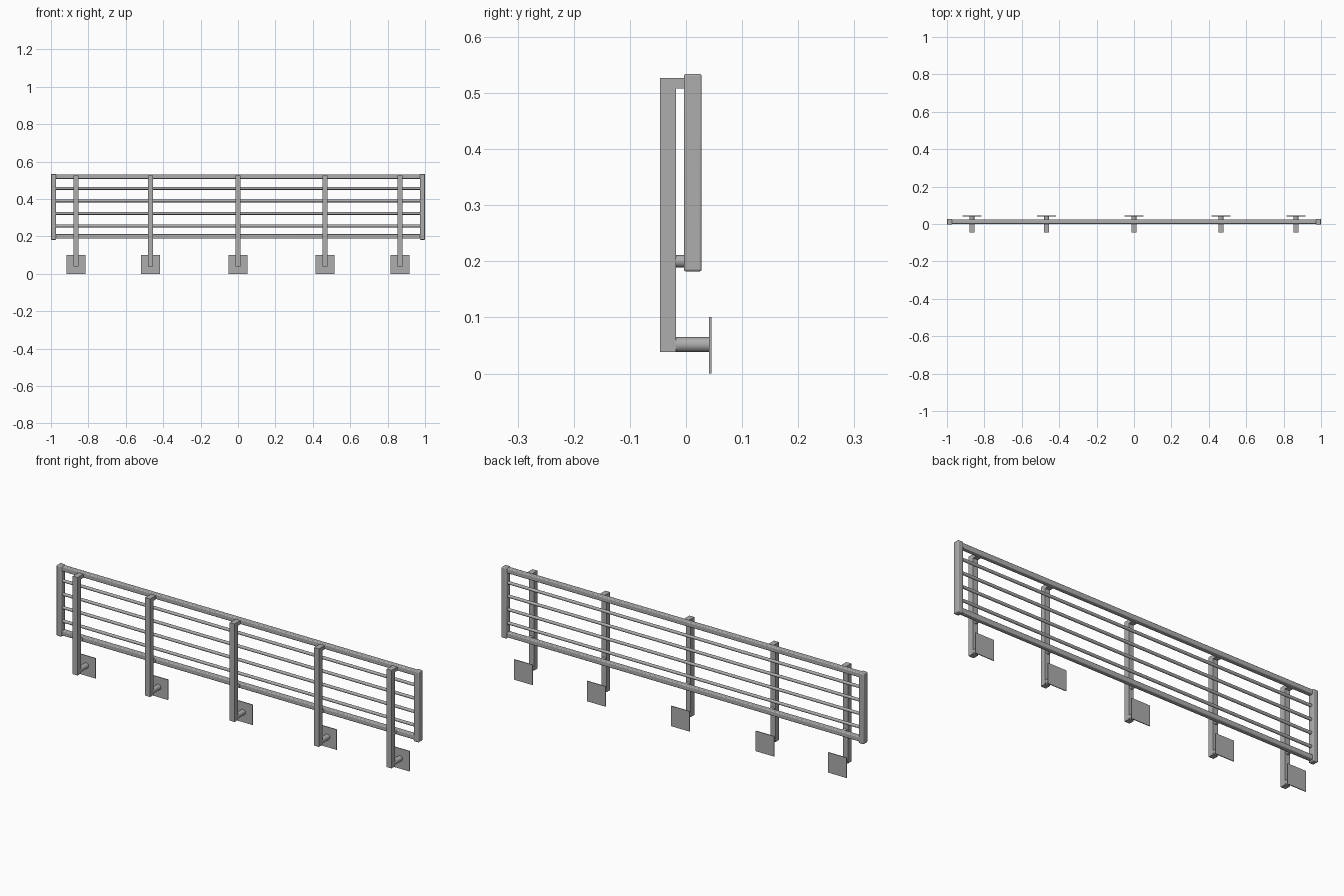
import bpy, math

if "Cube" in bpy.data.objects:
    bpy.data.objects.remove(bpy.data.objects["Cube"])

metal = bpy.data.materials.new("grey_metal")
metal.diffuse_color = (0.42, 0.42, 0.42, 1)
metal.use_nodes = True
metal.node_tree.nodes["Principled BSDF"].inputs["Base Color"].default_value = metal.diffuse_color


def finish(ob, name, bevel):
    ob.name = name
    ob.data.materials.append(metal)
    if bevel:
        m = ob.modifiers.new("soft_edges", 'BEVEL')
        m.width, m.segments = bevel, 3
        m.limit_method = 'ANGLE'
        bpy.ops.object.shade_smooth_by_angle()
    return ob


def box(name, x, y, z, bevel=0):
    """Box from (min, max) ranges on each axis."""
    bpy.ops.mesh.primitive_cube_add(
        size=1, location=[(a + b) / 2 for a, b in (x, y, z)])
    ob = bpy.context.object
    ob.scale = [b - a for a, b in (x, y, z)]
    bpy.ops.object.transform_apply(location=False, rotation=False, scale=True)
    return finish(ob, name, bevel)


def rod(name, radius, length, centre, rotation):
    bpy.ops.mesh.primitive_cylinder_add(
        vertices=24, radius=radius, depth=length, location=centre, rotation=rotation)
    bpy.ops.object.shade_smooth_by_angle()
    return finish(bpy.context.object, name, 0)


ALONG_X = (0, math.pi / 2, 0)
ALONG_Y = (math.pi / 2, 0, 0)

# Frame: end uprights, top and bottom rails
for side in (-1, 1):
    x = sorted((side * 0.972, side * 1.0))
    box("end_upright", x, (-0.004, 0.028), (0.182, 0.534), 0.004)
box("top_rail", (-0.975, 0.975), (0.0, 0.024), (0.508, 0.532), 0.004)
box("bottom_rail", (-0.975, 0.975), (0.0, 0.024), (0.188, 0.212), 0.004)

# Thin round bars between the rails
for i in range(4):
    rod("infill_bar", 0.0075, 1.95, (0, 0.012, 0.256 + i * 0.067), ALONG_X)

# Support posts with arms and wall plates
for x in (-0.867, -0.467, 0, 0.465, 0.866):
    w = (x - 0.0135, x + 0.0135)
    box("support_post", w, (-0.046, -0.018), (0.038, 0.527))
    box("top_arm", w, (-0.019, 0.002), (0.508, 0.527))
    rod("lower_stub", 0.011, 0.024, (x, -0.008, 0.2), ALONG_Y)
    rod("wall_arm", 0.0135, 0.063, (x, 0.0115, 0.0515), ALONG_Y)
    box("wall_plate", (x - 0.051, x + 0.051), (0.041, 0.045), (0, 0.101))
